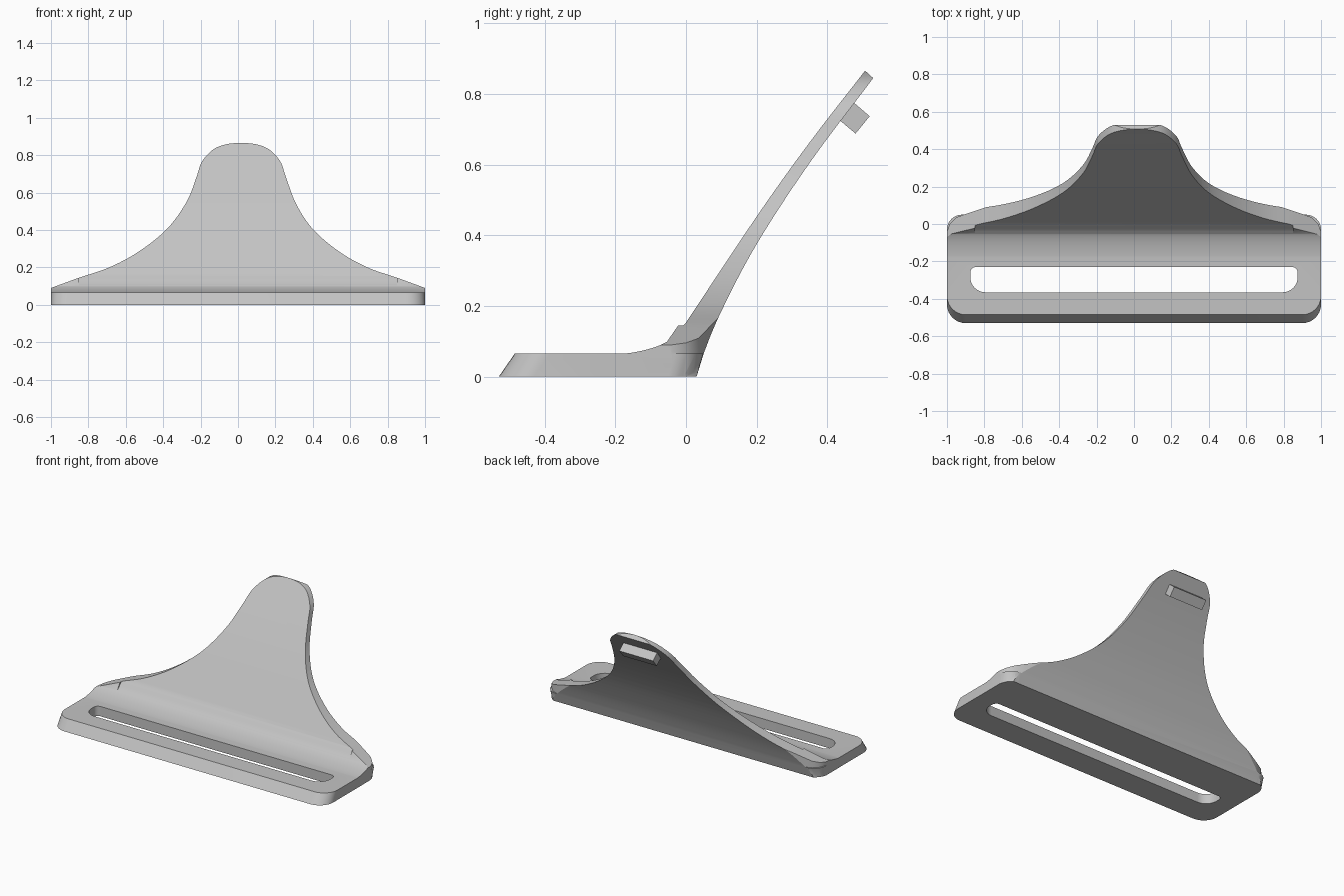
import bpy, bmesh, math
from mathutils import Vector

if "Cube" in bpy.data.objects:
    bpy.data.objects.remove(bpy.data.objects["Cube"], do_unlink=True)

grey = bpy.data.materials.new("light grey")
grey.use_nodes = True
COLOUR = (0.55, 0.55, 0.55, 1)
grey.diffuse_color = COLOUR
grey.node_tree.nodes["Principled BSDF"].inputs["Base Color"].default_value = COLOUR


def loft(name, start, end):
    """Closed solid between two matching loops of points."""
    bm = bmesh.new()
    a = [bm.verts.new(p) for p in start]
    b = [bm.verts.new(p) for p in end]
    n = len(a)
    bm.faces.new(a)
    bm.faces.new(b[::-1])
    for i in range(n):
        j = (i + 1) % n
        bm.faces.new((a[j], a[i], b[i], b[j]))
    bmesh.ops.recalc_face_normals(bm, faces=bm.faces)
    mesh = bpy.data.meshes.new(name)
    bm.to_mesh(mesh)
    bm.free()
    mesh.materials.append(grey)
    ob = bpy.data.objects.new(name, mesh)
    bpy.context.collection.objects.link(ob)
    return ob


def spline(points, steps=6):
    """Smooth curve through 2D points."""
    p = [Vector(q) for q in points]
    p = [2 * p[0] - p[1]] + p + [2 * p[-1] - p[-2]]
    out = []
    for i in range(1, len(p) - 2):
        a, b, c, d = p[i - 1:i + 3]
        for k in range(steps):
            t = k / steps
            out.append(0.5 * (2 * b + (c - a) * t + (2 * a - 5 * b + 4 * c - d) * t**2
                              + (3 * b - a - 3 * c + d) * t**3))
    return [tuple(q) for q in out] + [tuple(points[-1])]


def rounded(hx, y0, y1, r_front, r_back, steps=8):
    """Rounded rectangle in plan."""
    out = []
    for sx, y, r, turn in ((1, y0, r_front, -90), (1, y1, r_back, 0),
                           (-1, y1, r_back, 90), (-1, y0, r_front, 180)):
        cy = y + r if y == y0 else y - r
        for k in range(steps + 1):
            a = math.radians(turn + 90 * k / steps)
            out.append((sx * (hx - r) + r * math.cos(a), cy + r * math.sin(a)))
    return out


def combine(ob, tool, operation):
    mod = ob.modifiers.new("cut", "BOOLEAN")
    mod.operation, mod.solver, mod.object = operation, "EXACT", tool
    bpy.context.view_layer.objects.active = ob
    bpy.ops.object.modifier_apply(modifier=mod.name)
    bpy.data.objects.remove(tool, do_unlink=True)


# Tongue: side profile across the full width
fillet = spline([(-0.24, 0.06), (-0.14, 0.07), (-0.055, 0.098), (0, 0.153)])
front_face = spline([(0, 0.153), (0.2, 0.453), (0.35, 0.663), (0.507, 0.866)])[1:]
back_face = spline([(0.53, 0.845), (0.35, 0.605), (0.2, 0.375), (0.1, 0.185), (0.05, 0.065), (0.03, 0)])
side = [(-0.24, 0.0)] + fillet + front_face + back_face
body = loft("buckle_body", [(-1, y, z) for y, z in side], [(1, y, z) for y, z in side])

# Raised shoulders at both ends of the fillet
for s in (-1, 1):
    inner = [(-0.05, 0.06), (-0.05, 0.1), (-0.02, 0.148), (0.02, 0.148), (0.04, 0.06)]
    outer = [(-0.06, 0.06), (-0.06, 0.09), (-0.055, 0.096), (0.0, 0.096), (0.02, 0.06)]
    shoulder = loft("shoulder", [(s * 0.85, y, z) for y, z in inner],
                    [(s, y, z) for y, z in outer])
    combine(body, shoulder, "UNION")

# Trim to the bell-shaped front outline
half = [(1, 0.09), (0.85, 0.145)] + spline(
    [(0.85, 0.145), (0.69, 0.2), (0.535, 0.285), (0.39, 0.405), (0.293, 0.545), (0.24, 0.68),
     (0.21, 0.765), (0.15, 0.83), (0.08, 0.858), (0, 0.867)])[1:]
bell = half + [(-x, z) for x, z in half[-2::-1]]
bell = [(x + 0.017 * min(1, max(0, (z - 0.15) / 0.45)), z) for x, z in bell]
bell = [(-1, -0.1)] + [(1, -0.1)] + bell
combine(body, loft("outline_cutter", [(x, -1, z) for x, z in bell],
                   [(x, 1, z) for x, z in bell]), "INTERSECT")

# Round the rear corners in plan
corner = [(1, -0.7), (1, -0.04), (0.985, 0.0), (0.95, 0.035), (0.89, 0.057), (0.7, 0.12), (0.6, 0.7)]
plan = corner + [(-x, y) for x, y in corner[::-1]]
combine(body, loft("corner_cutter", [(x, y, -0.2) for x, y in plan],
                   [(x, y, 1.2) for x, y in plan]), "INTERSECT")

# Base frame with slanted front and back
bottom = rounded(1, -0.53, 0.03, 0.1, 0.08)
top = rounded(1, -0.485, 0.05, 0.1, 0.08)
base = loft("base", [(x, y, 0) for x, y in bottom], [(x, y, 0.065) for x, y in top])
combine(body, base, "UNION")

# Strap slot
slot = rounded(0.875, -0.365, -0.23, 0.08, 0.03)
combine(body, loft("slot_cutter", [(x, y, -0.1) for x, y in slot],
                   [(x, y, 0.3) for x, y in slot]), "DIFFERENCE")

# Catch block on the back of the tongue
block = [(0.43, 0.73), (0.47, 0.78), (0.52, 0.737), (0.48, 0.688)]
catch = loft("rear_catch", [(-0.122, y, z) for y, z in block], [(0.125, y, z) for y, z in block])

# Smooth curved surfaces, keep hard edges
bpy.ops.object.select_all(action="DESELECT")
body.select_set(True)
bpy.context.view_layer.objects.active = body
bpy.ops.object.shade_smooth_by_angle(angle=math.radians(25))
